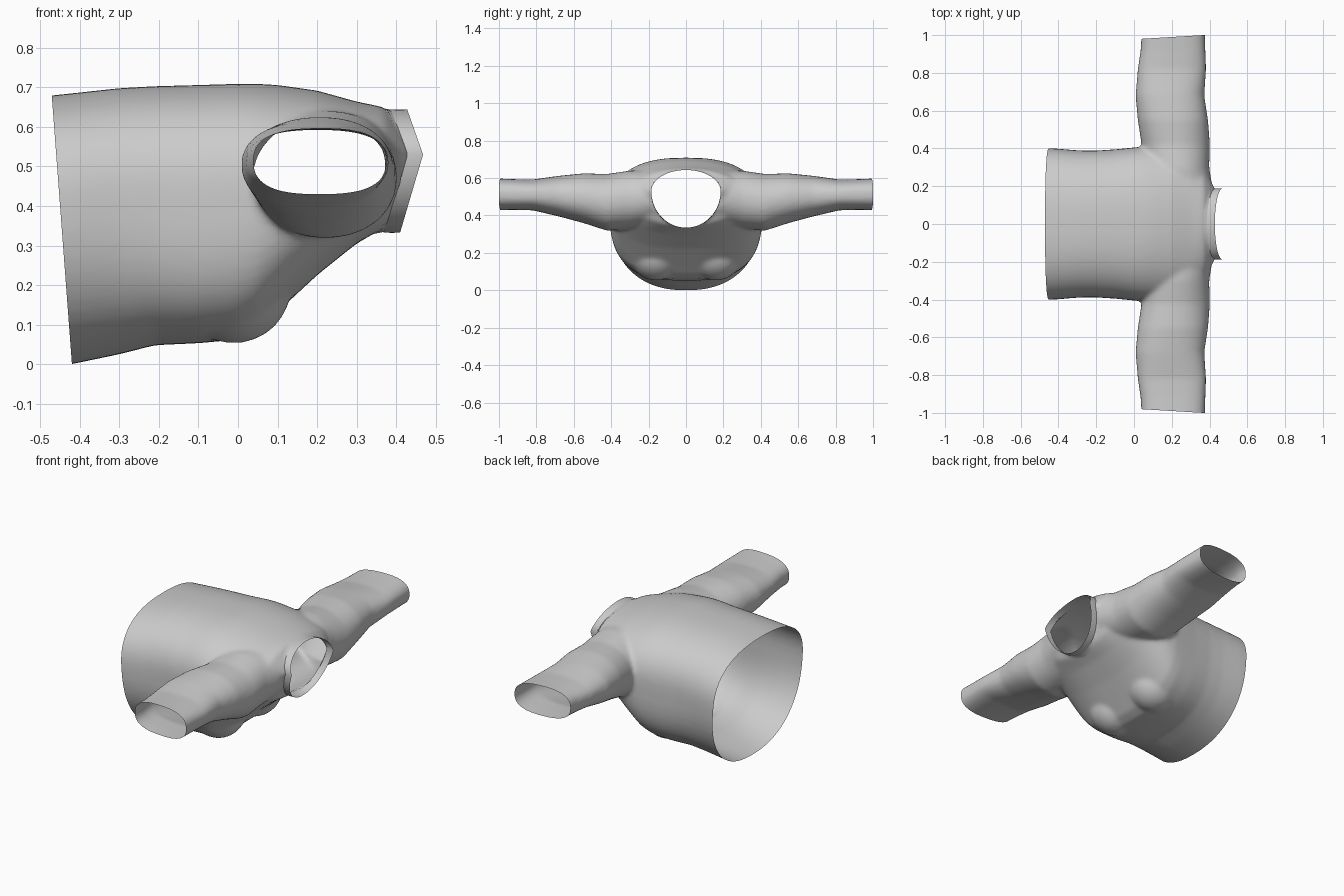
import bpy, bmesh
from math import cos, sin, pi, atan2
from mathutils import Vector

if "Cube" in bpy.data.objects:
    bpy.data.objects.remove(bpy.data.objects["Cube"])


def spow(v, n):
    return (1 if v >= 0 else -1) * abs(v) ** (2 / n)


def loft(bm, rings):
    rows = [[bm.verts.new(p) for p in r] for r in rings]
    for a, b in zip(rows, rows[1:]):
        for i in range(len(a)):
            j = (i + 1) % len(a)
            bm.faces.new((a[i], a[j], b[j], b[i]))
    return rows


def solid(bm, rings):
    rows = loft(bm, rings)
    bm.faces.new(rows[0][::-1])
    bm.faces.new(rows[-1])


N = 64
ANG = [2 * pi * i / N for i in range(N)]


def torso_ring(x, hw, zlo, zmid, zhi, nlo, nhi):
    pts = []
    for t in ANG:
        up = sin(t) >= 0
        n, rz = (nhi, zhi - zmid) if up else (nlo, zmid - zlo)
        pts.append((x, hw * spow(cos(t), n), zmid + rz * spow(sin(t), n)))
    return pts


def sleeve_ring(s, y, x0, x1, z0, z1, n):
    return [((x0 + x1) / 2 + (x1 - x0) / 2 * spow(cos(t), n), s * y,
             (z0 + z1) / 2 + (z1 - z0) / 2 * spow(sin(t), n)) for t in ANG]


# Neck edge: egg-shaped outline that bows forward at the sides
def neck_point(t, dx=0.0, grow=1.0):
    s = sin(t)
    rz, rx = (0.113, 0.04) if s >= 0 else (0.195, 0.058)
    return Vector((0.43 - rx * abs(s) + dx, 0.185 * grow * cos(t), 0.53 + rz * grow * s))


bm = bmesh.new()
# Torso body
TORSO = [(-0.56, 0.405, -0.025, 0.40, 0.67, 2.3, 2.5), (-0.42, 0.40, 0.0, 0.40, 0.685, 2.3, 2.5),
         (-0.30, 0.39, 0.025, 0.41, 0.698, 2.5, 2.5), (-0.21, 0.388, 0.048, 0.42, 0.703, 2.8, 2.5),
         (-0.10, 0.395, 0.053, 0.42, 0.706, 3.0, 2.5), (0.0, 0.405, 0.062, 0.43, 0.709, 3.0, 2.5),
         (0.05, 0.41, 0.085, 0.44, 0.709, 3.0, 2.4), (0.10, 0.41, 0.132, 0.45, 0.706, 2.9, 2.3),
         (0.20, 0.40, 0.225, 0.48, 0.692, 2.7, 2.2), (0.30, 0.375, 0.305, 0.50, 0.664, 2.5, 2.1),
         (0.37, 0.30, 0.345, 0.52, 0.650, 2.2, 2.0), (0.41, 0.22, 0.43, 0.53, 0.61, 2, 2),
         (0.43, 0.19, 0.49, 0.53, 0.57, 2, 2)]
solid(bm, [torso_ring(*k) for k in TORSO])

# Sleeves running through the shoulders, and chest fullness
SLEEVE = [(0.0, 0.10, 0.43, 0.36, 0.63, 2.0), (0.20, 0.08, 0.415, 0.35, 0.64, 2.0),
          (0.30, 0.06, 0.398, 0.33, 0.64, 2.1), (0.42, 0.04, 0.402, 0.318, 0.622, 2.1),
          (0.55, 0.02, 0.392, 0.36, 0.625, 2.2), (0.68, 0.008, 0.372, 0.395, 0.612, 2.3),
          (0.82, 0.02, 0.382, 0.428, 0.592, 2.5), (0.92, 0.035, 0.378, 0.43, 0.594, 2.6),
          (1.10, 0.045, 0.372, 0.428, 0.602, 2.6)]
for s in (1, -1):
    solid(bm, [sleeve_ring(s, *k) for k in SLEEVE])
    ball = bmesh.ops.create_uvsphere(bm, u_segments=32, v_segments=20, radius=0.145)["verts"]
    for v in ball:
        v.co += Vector((-0.01, s * 0.16, 0.198))
bmesh.ops.recalc_face_normals(bm, faces=bm.faces)

# Fuse into one smooth skin
mesh = bpy.data.meshes.new("shirt_body")
bm.to_mesh(mesh)
bm.free()
shirt = bpy.data.objects.new("shirt_body", mesh)
bpy.context.collection.objects.link(shirt)
rm = shirt.modifiers.new("fuse", 'REMESH')
rm.mode = 'VOXEL'
rm.voxel_size = 0.011
sm = shirt.modifiers.new("soften", 'SMOOTH')
sm.factor = 0.5
sm.iterations = 10
dg = bpy.context.evaluated_depsgraph_get()
fused = bpy.data.meshes.new_from_object(shirt.evaluated_get(dg))
shirt.modifiers.clear()
shirt.data = fused

# Cut the hem and cuffs open
bm = bmesh.new()
bm.from_mesh(fused)
CUTS = [((-0.42, 0, 0.0), (-1, 0, -0.075)),
        ((0.2, 0.99, 0.5), (-0.06, 1, 0)), ((0.2, -0.99, 0.5), (-0.06, -1, 0))]
for co, no in CUTS:
    bmesh.ops.bisect_plane(bm, geom=bm.verts[:] + bm.edges[:] + bm.faces[:],
                           plane_co=co, plane_no=no, clear_outer=True)


# Open the neck and fit its edge to the collar
def neck_coords(p):
    rz = 0.113 if p.z >= 0.53 else 0.195
    a, b = p.y / 0.185, (p.z - 0.53) / rz
    return (a * a + b * b) ** 0.5, atan2(b, a)


hole = [f for f in bm.faces
        if f.calc_center_median().x > 0.32 and neck_coords(f.calc_center_median())[0] < 1]
bmesh.ops.delete(bm, geom=hole, context='FACES')
for v in bm.verts:
    if v.is_boundary and v.co.x > 0.3 and abs(v.co.y) < 0.3:
        v.co = neck_point(neck_coords(v.co)[1])
for f in bm.faces:
    f.smooth = True
bm.to_mesh(fused)
bm.free()
shirt.name = "shirt_body"

# Collar band
bm = bmesh.new()
loft(bm, [[neck_point(t, dx, g) for t in ANG]
          for dx, g in ((-0.004, 1.01), (0.018, 1.015), (0.038, 1.01))])
for f in bm.faces:
    f.smooth = True
cm = bpy.data.meshes.new("collar")
bm.to_mesh(cm)
bm.free()
bpy.context.collection.objects.link(bpy.data.objects.new("collar", cm))
